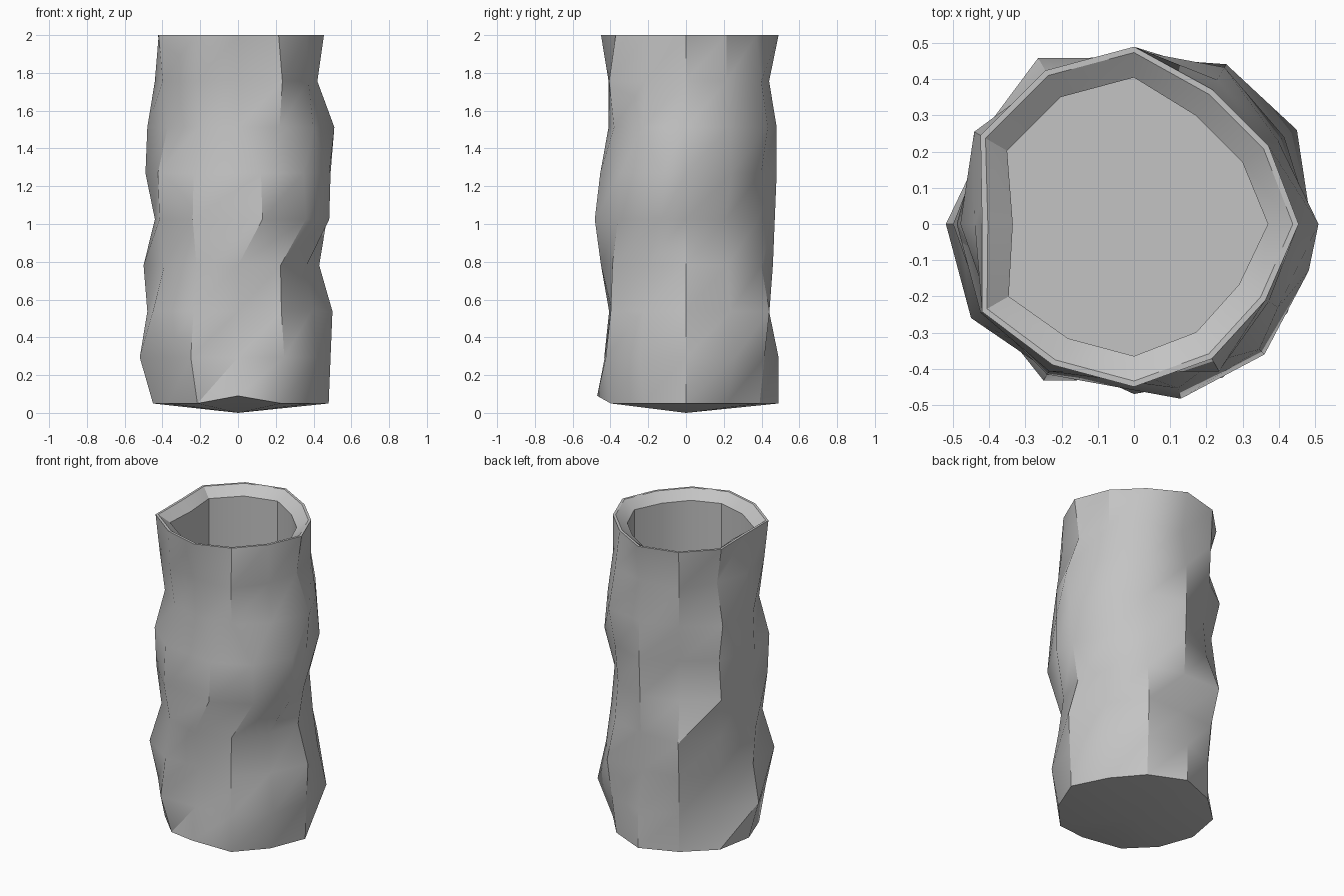
import bpy, bmesh
from math import sin, cos, radians

old = bpy.data.objects.get("Cube")
if old:
    bpy.data.objects.remove(old, do_unlink=True)

SIDES = 12
STEP = 360 / SIDES
BASE_Z, TOP_Z = 0.05, 2.0

# Wall radius in hundredths, bottom to rim, one row per column from +x round
COLUMNS = (
    (48, 49, 50, 43, 47, 49, 51, 42, 45.5),
    (43, 52, 47, 44, 42, 48, 46, 43, 43),
    (45, 48, 51, 46, 44, 46, 50, 46, 43),
    (49, 49, 44, 46, 47, 48, 48, 44, 49),
    (46, 46, 48, 53, 45, 43, 47, 48, 49),
    (47, 43, 45, 47, 49, 46, 51, 43, 49),
    (45, 52, 48, 50, 44, 49, 48, 44, 42),
    (43, 47, 52, 45, 48, 49, 43, 46, 48.5),
    (43, 50, 47, 44, 48, 47, 41, 44, 45),
    (47, 43, 39, 45, 50, 47, 41, 41, 45),
    (46, 49, 46, 45, 51, 49, 44, 47, 43),
    (45, 49, 45, 42, 50, 50, 46, 43, 42),
)
RIM = [column[-1] / 100 for column in COLUMNS]
RINGS = len(COLUMNS[0])


def wall_twist(col, ring):
    """The middle of the front wall is turned by half a column."""
    return STEP / 2 if col >= 9 and ring in (4, 5) else 0


def point(bm, radius, degrees, z):
    a = radians(degrees)
    return bm.verts.new((radius * cos(a), radius * sin(a), z))


def bridge(bm, low, high):
    """Join two rings with triangles whose diagonals rise to the right."""
    for c in range(SIDES):
        n = (c + 1) % SIDES
        bm.faces.new((low[c], low[n], high[n]))
        bm.faces.new((low[c], high[n], high[c]))


clay = bpy.data.materials.new("grey_clay")
clay.use_nodes = True
grey = (0.55, 0.55, 0.55, 1)
clay.diffuse_color = grey
clay.node_tree.nodes["Principled BSDF"].inputs["Base Color"].default_value = grey

bm = bmesh.new()

# Outer faceted wall, with one raised corner at the front of the base
rings = []
for i in range(RINGS):
    z = BASE_Z + (TOP_Z - BASE_Z) * i / (RINGS - 1)
    rings.append([point(bm, column[i] / 100, c * STEP + wall_twist(c, i), z)
                  for c, column in enumerate(COLUMNS)])
rings[0][9].co.z = 0.09

# Thin flat lip, sloping inner rim, straight inner wall
for inset, z in ((.016, TOP_Z), (.085, TOP_Z - .05), (.085, .1)):
    rings.append([point(bm, RIM[c] - inset, c * STEP, z) for c in range(SIDES)])
for low, high in zip(rings, rings[1:]):
    bridge(bm, low, high)

# Inner floor and shallow pointed underside
bm.faces.new(rings[-1])
tip = bm.verts.new((0, 0, 0))
for c in range(SIDES):
    bm.faces.new((rings[0][(c + 1) % SIDES], rings[0][c], tip))

bmesh.ops.recalc_face_normals(bm, faces=bm.faces)
mesh = bpy.data.meshes.new("faceted_vase")
bm.to_mesh(mesh)
bm.free()
mesh.materials.append(clay)
vase = bpy.data.objects.new("faceted_vase", mesh)
bpy.context.collection.objects.link(vase)

bpy.ops.object.select_all(action='DESELECT')
vase.select_set(True)
bpy.context.view_layer.objects.active = vase
bpy.ops.object.shade_smooth_by_angle(angle=radians(30))
